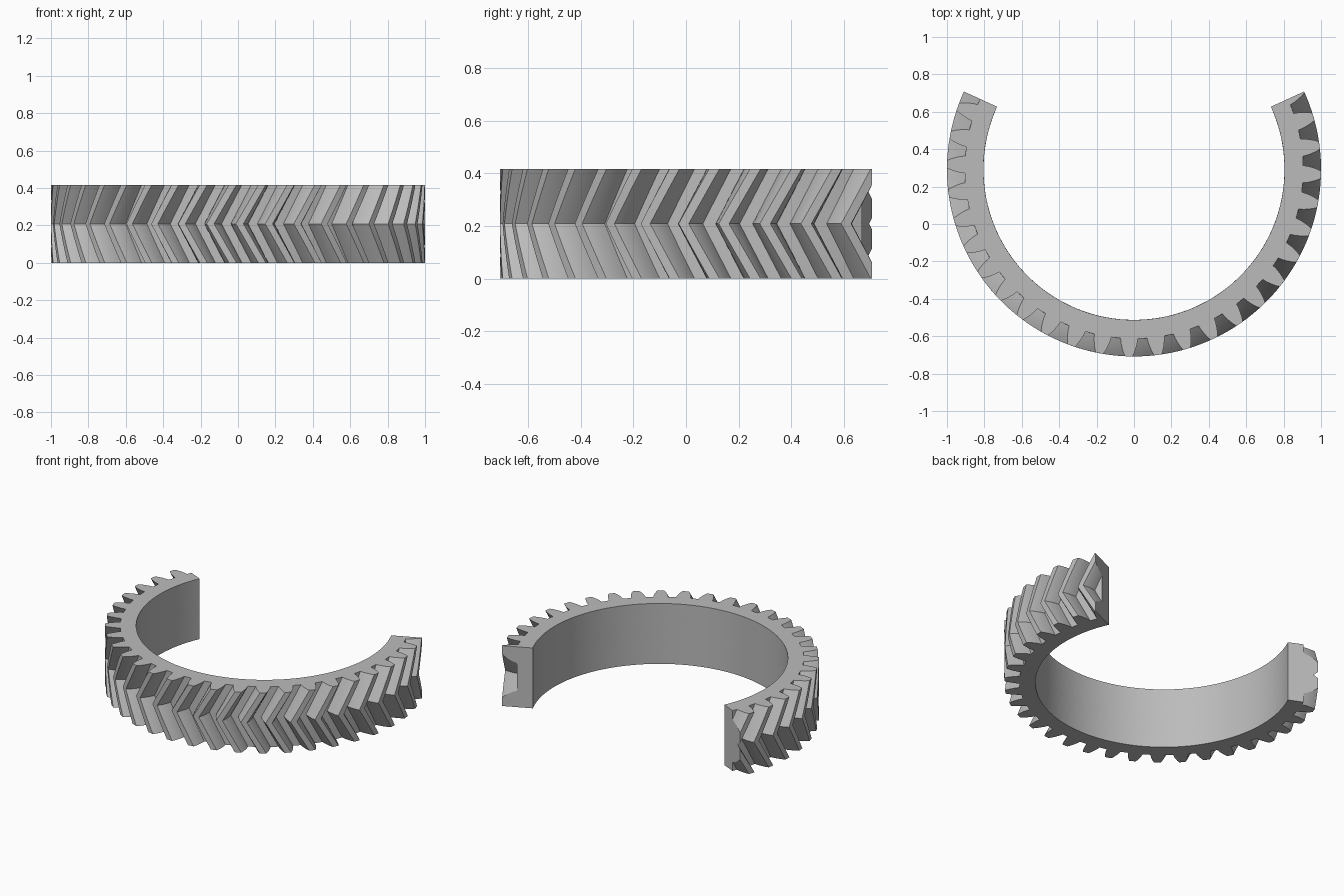
import bpy, bmesh, math
from mathutils import Vector

if "Cube" in bpy.data.objects:
    bpy.data.objects.remove(bpy.data.objects["Cube"], do_unlink=True)

HEIGHT = 0.417
R_IN, R_ROOT, R_PITCH, R_TIP = 0.805, 0.905, 0.955, 1.0
PITCH = math.radians(9)
TWIST = math.radians(6.9)
PHASE = math.radians(0.5)
END = math.radians(24.6)
START = -math.pi - END
CENTRE_Y = (1 - math.sin(END)) / 2
STEPS = 5

steel = bpy.data.materials.new("steel grey")
steel.use_nodes = True
grey = (0.5, 0.5, 0.5, 1)
steel.diffuse_color = grey
steel.node_tree.nodes["Principled BSDF"].inputs["Base Color"].default_value = grey

# One tooth as (angle offset, radius), repeated along an unrolled rack
half = [(0.051, R_ROOT), (0.0465, 0.93), (0.039, R_PITCH), (0.030, 0.98), (0.020, R_TIP)]
tooth = [(-a, r) for a, r in half] + [(a, r) for a, r in reversed(half)]
first = math.floor((START - PHASE) / PITCH) - 2
last = math.ceil((END - PHASE) / PITCH) + 2
profile = [(PHASE + k * PITCH + a, r) for k in range(first, last) for a, r in tooth]

# Herringbone layers: the teeth lean one way, then back
bm = bmesh.new()
outer, inner = [], []
for i in range(2 * STEPS + 1):
    t = i / STEPS - 1
    shift, z = TWIST * abs(t), HEIGHT * (t + 1) / 2
    outer.append([bm.verts.new((a + shift, r, z)) for a, r in profile])
    inner.append([bm.verts.new((a + shift, R_IN, z)) for a, r in profile])


def skin(row_a, row_b):
    for j in range(len(row_a) - 1):
        bm.faces.new((row_a[j], row_a[j + 1], row_b[j + 1], row_b[j]))


for i in range(2 * STEPS):
    skin(outer[i], outer[i + 1])
    skin(inner[i + 1], inner[i])
skin(inner[0], outer[0])
skin(outer[-1], inner[-1])

# Trim both ends square and cap them
for x, side in ((START, -1), (END, 1)):
    geom = bm.verts[:] + bm.edges[:] + bm.faces[:]
    cut = bmesh.ops.bisect_plane(bm, geom=geom, dist=1e-6, plane_co=(x, 0, 0),
                                 plane_no=(side, 0, 0), clear_outer=True)
    rim = [e for e in cut["geom_cut"] if isinstance(e, bmesh.types.BMEdge)]
    bmesh.ops.triangle_fill(bm, edges=rim, use_beauty=True)

# Roll the rack into the open ring
for v in bm.verts:
    a, r, z = v.co
    v.co = Vector((r * math.cos(a), r * math.sin(a) + CENTRE_Y, z))
bmesh.ops.recalc_face_normals(bm, faces=bm.faces[:])

mesh = bpy.data.meshes.new("herringbone_gear_segment")
bm.to_mesh(mesh)
bm.free()
mesh.materials.append(steel)
gear = bpy.data.objects.new("herringbone_gear_segment", mesh)
bpy.context.collection.objects.link(gear)
bpy.context.view_layer.objects.active = gear
gear.select_set(True)
bpy.ops.object.shade_smooth_by_angle(angle=math.radians(25))
